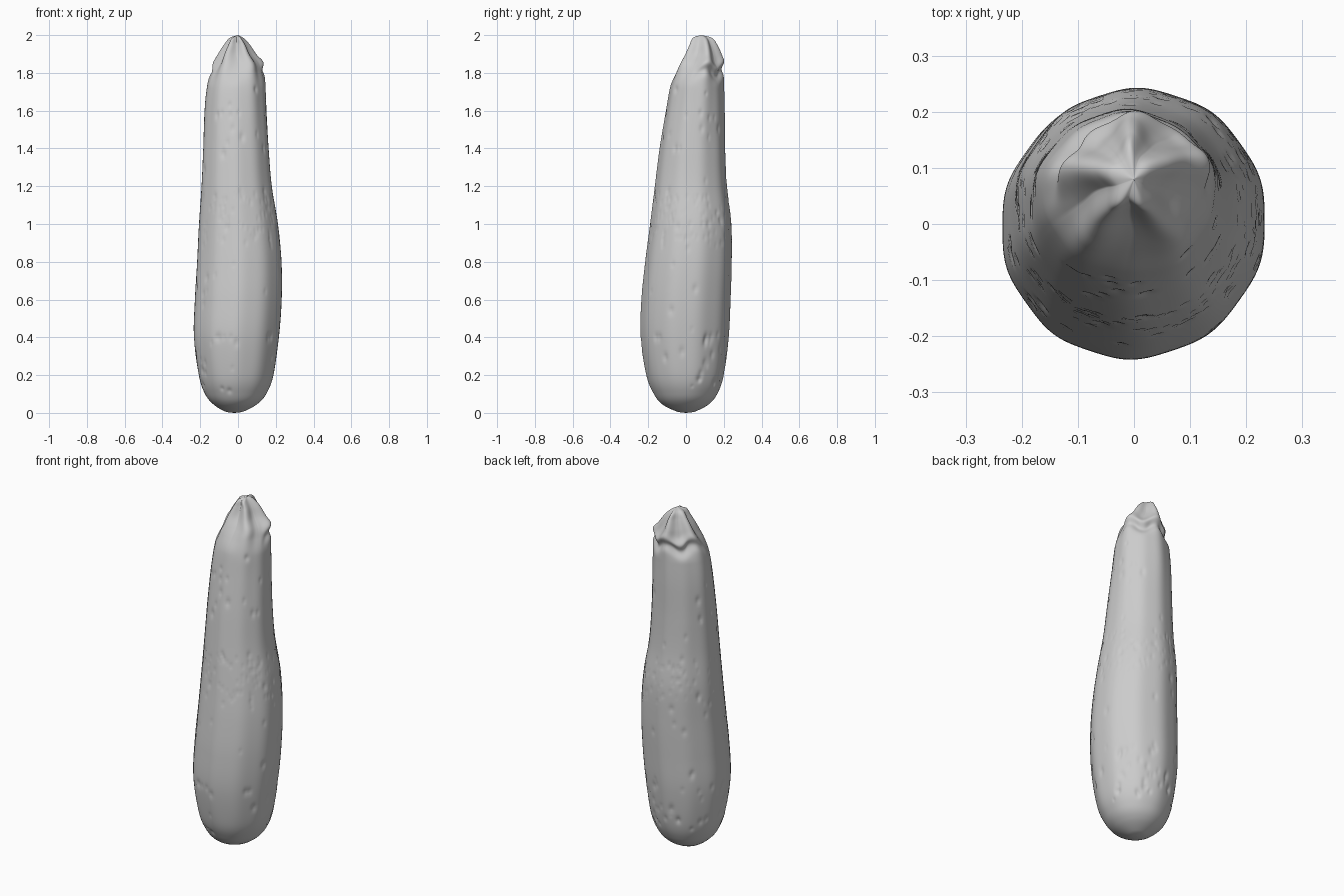
import bpy, bmesh, math, random
from mathutils import Vector, kdtree

if "Cube" in bpy.data.objects:
    bpy.data.objects.remove(bpy.data.objects["Cube"])

random.seed(4)
SEG, STEPS = 192, 14

# silhouette keys: z, x left, x right, y front, y back
KEYS = [
    (0.00, -0.02, -0.02, 0.00, 0.00),
    (0.008, -0.07, 0.03, -0.05, 0.05),
    (0.045, -0.13, 0.10, -0.125, 0.12),
    (0.10, -0.175, 0.15, -0.17, 0.165),
    (0.20, -0.21, 0.19, -0.21, 0.20),
    (0.40, -0.237, 0.22, -0.24, 0.226),
    (0.60, -0.232, 0.235, -0.236, 0.236),
    (0.80, -0.22, 0.234, -0.216, 0.242),
    (1.00, -0.21, 0.215, -0.19, 0.24),
    (1.20, -0.196, 0.182, -0.165, 0.217),
    (1.40, -0.187, 0.165, -0.14, 0.207),
    (1.60, -0.18, 0.155, -0.11, 0.205),
    (1.72, -0.168, 0.15, -0.09, 0.202),
    (1.80, -0.15, 0.146, -0.065, 0.20),
    (1.85, -0.132, 0.138, -0.043, 0.198),
    (1.90, -0.108, 0.10, -0.015, 0.188),
    (1.95, -0.075, 0.065, 0.01, 0.165),
    (1.985, -0.045, 0.03, 0.03, 0.138),
    (2.00, 0.00, 0.00, 0.08, 0.08),
]
ARMS = [math.radians(a) for a in (90, 17, -60, 236, 172)]


def spline(i, t):
    """Catmull-Rom between key i and i+1."""
    k = [KEYS[min(max(j, 0), len(KEYS) - 1)] for j in range(i - 1, i + 3)]
    return [0.5 * (2 * b + (c - a) * t + (2 * a - 5 * b + 4 * c - d) * t * t
                   + (3 * b - a - 3 * c + d) * t ** 3) for a, b, c, d in zip(*k)]


def smooth(a, b, x):
    t = min(max((x - a) / (b - a), 0), 1)
    return t * t * (3 - 2 * t)


def bump(x, width):
    return math.exp(-(x / width) ** 2)


def radius_factor(th, z):
    """Soft ten-sided body, five stem ribs and an overhanging stem lip."""
    f = 1 + 0.008 * (math.cos(10 * (th - math.radians(18))) - 1) * smooth(0, 0.3, z)
    rib = max(bump(math.remainder(th - a, math.tau), 0.36) for a in ARMS)
    f -= (1 - rib) * (0.04 * smooth(1.35, 1.75, z) + 0.30 * smooth(1.72, 1.93, z))
    back = smooth(-0.3, 0.4, math.sin(th))
    edge = 1.845 + 0.02 * math.cos(5 * (th - ARMS[0]))
    f += back * (0.09 * bump(z - edge, 0.022) * (1 - 0.4 * rib) - 0.09 * bump(z - edge + 0.045, 0.025))
    return f


# skin rings from base to stem tip
bm = bmesh.new()
rings = []
for i in range(len(KEYS) - 1):
    for s in range(STEPS):
        if i == 0 and s == 0:
            continue
        z, xl, xr, yf, yb = spline(i, s / STEPS)
        cx, cy, rx, ry = (xl + xr) / 2, (yf + yb) / 2, (xr - xl) / 2, (yb - yf) / 2
        ring = []
        for j in range(SEG):
            th = math.tau * j / SEG
            f = radius_factor(th, z)
            ring.append(bm.verts.new((cx + rx * f * math.cos(th),
                                      cy + ry * f * math.sin(th), max(z, 0))))
        rings.append(ring)
for lo, hi in zip(rings, rings[1:]):
    for j in range(SEG):
        k = (j + 1) % SEG
        bm.faces.new((lo[j], lo[k], hi[k], hi[j]))
base = bm.verts.new(KEYS[0][1:2] + (KEYS[0][3], 0))
tip = bm.verts.new((0, 0.08, 2))
for j in range(SEG):
    k = (j + 1) % SEG
    bm.faces.new((base, rings[0][k], rings[0][j]))
    bm.faces.new((tip, rings[-1][j], rings[-1][k]))
bm.normal_update()

# skin pits: a dense belt, a pitted base and scattered dents
bm.verts.ensure_lookup_table()
tree = kdtree.KDTree(len(bm.verts))
for n, v in enumerate(bm.verts):
    tree.insert(v.co, n)
tree.balance()
normals = [v.normal.copy() for v in bm.verts]


def pits(count, z0, z1, small, large):
    for _ in range(count):
        th, z = random.uniform(0, math.tau), random.uniform(z0, z1)
        size = random.uniform(small, large)
        guess = Vector((0.2 * math.cos(th), 0.04 + 0.2 * math.sin(th), z))
        centre = tree.find(guess)[0]
        for co, n, _d in tree.find_range(centre, size * 2.5):
            d = co - centre
            d.z *= 0.7
            bm.verts[n].co -= normals[n] * 0.3 * size * bump(d.length, size * 0.7)


pits(170, 0.88, 1.16, 0.006, 0.012)
pits(60, 0.12, 0.42, 0.010, 0.020)
pits(70, 0.4, 1.75, 0.010, 0.020)

mesh = bpy.data.meshes.new("squash")
bm.to_mesh(mesh)
bm.free()
squash = bpy.data.objects.new("squash", mesh)
bpy.context.collection.objects.link(squash)
for p in mesh.polygons:
    p.use_smooth = True
